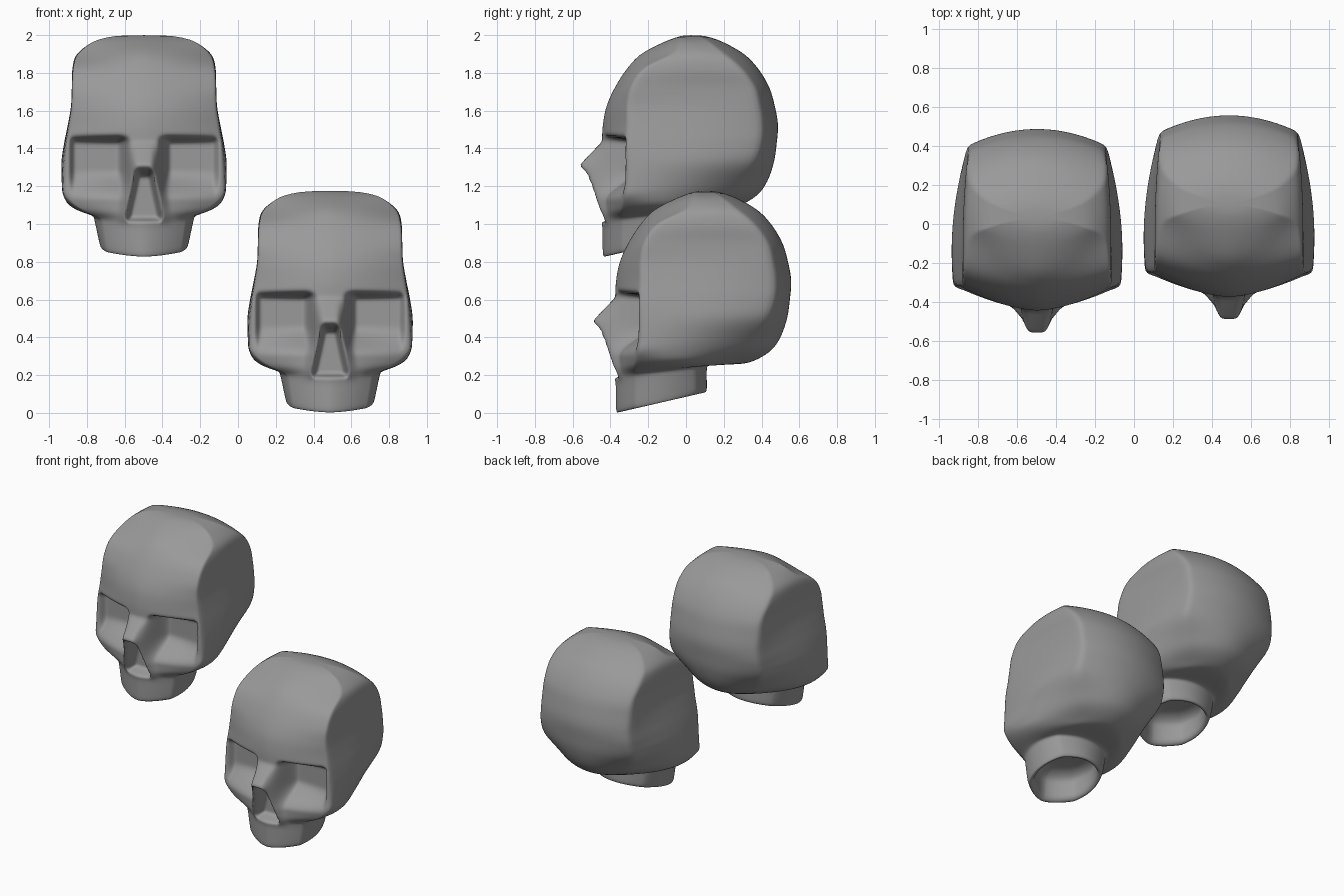
import bpy, bmesh, math

if "Cube" in bpy.data.objects:
    bpy.data.objects.remove(bpy.data.objects["Cube"])

bone = bpy.data.materials.new("grey bone")
bone.diffuse_color = (0.32, 0.32, 0.32, 1)
bone.use_nodes = True
bone.node_tree.nodes["Principled BSDF"].inputs["Base Color"].default_value = bone.diffuse_color

# Section rows: z, front y, front corner x, y, side bulge, back corner x, y, back y, tilt
CRANIUM = [
    (1.175, .06, .12, .09, 0, .12, .13, .15), (1.15, -.02, .25, .05, 0, .24, .18, .24),
    (1.08, -.16, .345, 0, .01, .335, .27, .37), (1.0, -.24, .375, -.15, .01, .36, .36, .45),
    (.9, -.305, .383, -.22, .005, .355, .43, .51), (.8, -.35, .386, -.24, .01, .355, .455, .54),
    (.7, -.37, .40, -.24, .02, .355, .47, .557), (.6, -.375, .415, -.245, .03, .36, .465, .55),
    (.5, -.375, .425, -.24, .04, .355, .43, .535), (.4, -.37, .43, -.24, .05, .30, .37, .50),
    (.33, -.37, .425, -.25, .06, .25, .33, .45), (.28, -.37, .38, -.26, .09, .2, .26, .37)]
JAW = [
    (.24, -.373, .32, -.27, .08, .2, .2, .30, .03), (.21, -.375, .26, -.27, .06, .21, .12, .2, .08),
    (.185, -.375, .23, -.27, .05, .21, .05, .12, .14), (.15, -.372, .22, -.27, .05, .2, .05, .11, .15),
    (.02, -.37, .2, -.27, .045, .18, .05, .11, .22), (.0, -.36, .19, -.26, .045, .17, .04, .10, .23)]
HOLLOW = [
    (.02, -.335, .17, -.24, .04, .15, .03, .08, .22), (.15, -.32, .16, -.23, .04, .14, .02, .07, .14),
    (.2, -.24, .1, -.18, .03, .09, -.03, .02, .08)]
ROWS = [r + (0,) for r in CRANIUM] + JAW + HOLLOW


def ss(a, b, v):
    t = min(1, max(0, (v - a) / (b - a)))
    return t * t * (3 - 2 * t)


def lerp(a, b, t):
    return a + (b - a) * t


def spline(i, t):
    # Catmull-Rom blend of neighbouring section rows
    n = len(ROWS) - 1
    p = [ROWS[min(n, max(0, i + k))] for k in (-1, 0, 1, 2)]
    return [.5 * (2 * b + (c - a) * t + (2 * a - 5 * b + 4 * c - d) * t * t
                  + (3 * b - a - 3 * c + d) * t ** 3) for a, b, c, d in zip(*p)]


def face(x, y, z):
    # eye sockets, nose ridge and nose opening pressed into the front
    x = abs(x)
    eye = ss(.07, .14, x) * (1 - ss(.37, .40, x)) * (1 - ss(.61, .64, z)) * ss(.30, .46, z)
    y = lerp(y, max(y, -.20), eye)
    if z > .485:
        ridge, half = .12 * max(0, 1 - (z - .485) / .125), .04
    else:
        ridge = .12 * max(0, (z - .17) / .315)
        half = .04 + .06 * min(1, (.485 - z) / .295)
    y -= ridge * (1 - ss(half - .005, half + .06, x))
    hole = (1 - ss(half - .02, half, x)) * ss(.188, .205, z) * (1 - ss(.43, .47, z))
    return lerp(y, -.29, hole)


NF, NS, NB = 96, 22, 40


def ring(row, outer):
    z, yf, xf, yc, bulge, xb, ybc, yb, tilt = row
    pts = []
    for k in range(NF):                                  # front
        u = 2 * k / NF - 1
        pts.append((xf * u, lerp(yf, yc, abs(u) ** 1.7)))
    side = []
    for k in range(NS):                                  # side
        t = k / NS
        side.append((lerp(xf, xb, t) + bulge * 4 * t * (1 - t), lerp(yc, ybc, t)))
    pts += side
    for k in range(NB):                                  # back
        u = 1 - 2 * k / NB
        pts.append((xb * u, lerp(yb, ybc, u * u)))
    pts += [(-x, y) for x, y in [(xb, ybc)] + side[:0:-1]]
    out = []
    for k, (x, y) in enumerate(pts):
        h = z + tilt * (y + .37)
        if outer and k < NF and .15 < h < .7:
            y = face(x, y, h)
        out.append((x, y, h))
    return out


def build_skull():
    bm = bmesh.new()
    rings = []
    first_hollow = len(CRANIUM) + len(JAW) - 1
    for i in range(len(ROWS) - 1):
        steps = max(3, round(abs(ROWS[i + 1][0] - ROWS[i][0]) / .011))
        for s in range(steps):
            rings.append(ring(spline(i, s / steps), i < first_hollow))
    rings.append(ring(ROWS[-1], False))
    loops = [[bm.verts.new(p) for p in r] for r in rings]
    n = len(loops[0])
    for a, b in zip(loops, loops[1:]):
        for k in range(n):
            bm.faces.new((a[k], a[(k + 1) % n], b[(k + 1) % n], b[k]))
    for r in (loops[0], loops[-1]):                      # crown and palate caps
        c = bm.verts.new([sum(v.co[j] for v in r) / n for j in range(3)])
        for k in range(n):
            bm.faces.new((r[k], r[(k + 1) % n], c))
    for _ in range(3):
        bmesh.ops.smooth_vert(bm, verts=bm.verts, factor=.5,
                              use_axis_x=True, use_axis_y=True, use_axis_z=True)
    bmesh.ops.recalc_face_normals(bm, faces=bm.faces)
    me = bpy.data.meshes.new("skull")
    bm.to_mesh(me)
    bm.free()
    me.materials.append(bone)
    me.shade_smooth()
    return me


# Two identical skulls, one lower right and one upper left
mesh = build_skull()
for name, loc in (("lower_skull", (.4875, 0, 0)), ("upper_skull", (-.4975, -.07, .825))):
    ob = bpy.data.objects.new(name, mesh)
    ob.location = loc
    bpy.context.collection.objects.link(ob)
